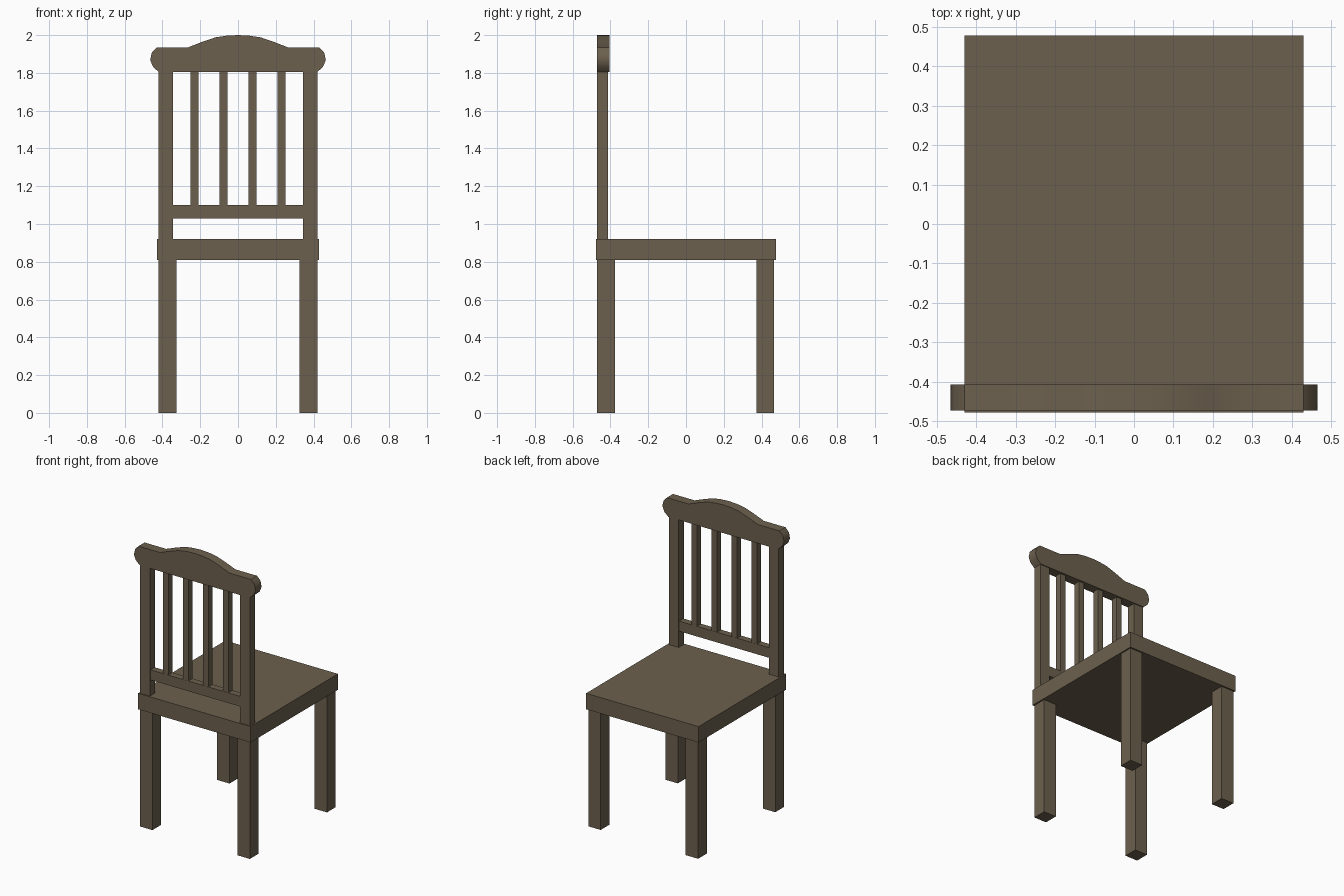
import bpy, bmesh

if "Cube" in bpy.data.objects:
    bpy.data.objects.remove(bpy.data.objects["Cube"])

wood = bpy.data.materials.new("brown_wood")
wood.diffuse_color = (0.15, 0.118, 0.077, 1)
wood.use_nodes = True
wood.node_tree.nodes["Principled BSDF"].inputs["Base Color"].default_value = wood.diffuse_color


def finish(name, bm):
    bmesh.ops.recalc_face_normals(bm, faces=bm.faces)
    mesh = bpy.data.meshes.new(name)
    bm.to_mesh(mesh)
    bm.free()
    mesh.materials.append(wood)
    obj = bpy.data.objects.new(name, mesh)
    bpy.context.collection.objects.link(obj)
    return obj


def box(name, x, y, z):
    """Box from (min, max) ranges on each axis."""
    bm = bmesh.new()
    bmesh.ops.create_cube(bm, size=1)
    for v in bm.verts:
        v.co = [r[0] if c < 0 else r[1] for c, r in zip(v.co, (x, y, z))]
    return finish(name, bm)


# Seat
box("seat", (-0.43, 0.43), (-0.477, 0.477), (0.81, 0.92))

# Legs and back posts, mirrored left and right
for side, s in (("left", -1), ("right", 1)):
    leg_x = sorted((s * 0.325, s * 0.42))
    box(f"{side}_backrest_leg", leg_x, (-0.47, -0.375), (0, 0.81))
    box(f"{side}_open_side_leg", leg_x, (0.372, 0.467), (0, 0.81))
    box(f"{side}_back_post", sorted((s * 0.345, s * 0.42)), (-0.47, -0.412), (0.92, 1.805))

# Lower rail and vertical slats of the backrest
box("lower_rail", (-0.345, 0.345), (-0.464, -0.418), (1.03, 1.10))
for i in range(4):
    cx = -0.23 + i * 0.46 / 3
    box(f"back_slat_{i + 1}", (cx - 0.021, cx + 0.021), (-0.463, -0.419), (1.10, 1.805))

# Crest rail: half profile mirrored, then extruded in depth
half = [(0.42, 1.805), (0.45, 1.832), (0.465, 1.868), (0.456, 1.908), (0.43, 1.935),
        (0.265, 1.935), (0.19, 1.964), (0.12, 1.988), (0.06, 1.997)]
profile = half + [(0, 2.0)] + [(-x, z) for x, z in reversed(half)]
bm = bmesh.new()
face = bm.faces.new([bm.verts.new((x, -0.472, z)) for x, z in profile])
geom = bmesh.ops.extrude_face_region(bm, geom=[face])["geom"]
bmesh.ops.translate(bm, vec=(0, 0.066, 0),
                    verts=[g for g in geom if isinstance(g, bmesh.types.BMVert)])
crest = finish("crest_rail", bm)
bpy.context.view_layer.objects.active = crest
crest.select_set(True)
bpy.ops.object.shade_smooth_by_angle(angle=0.7)
